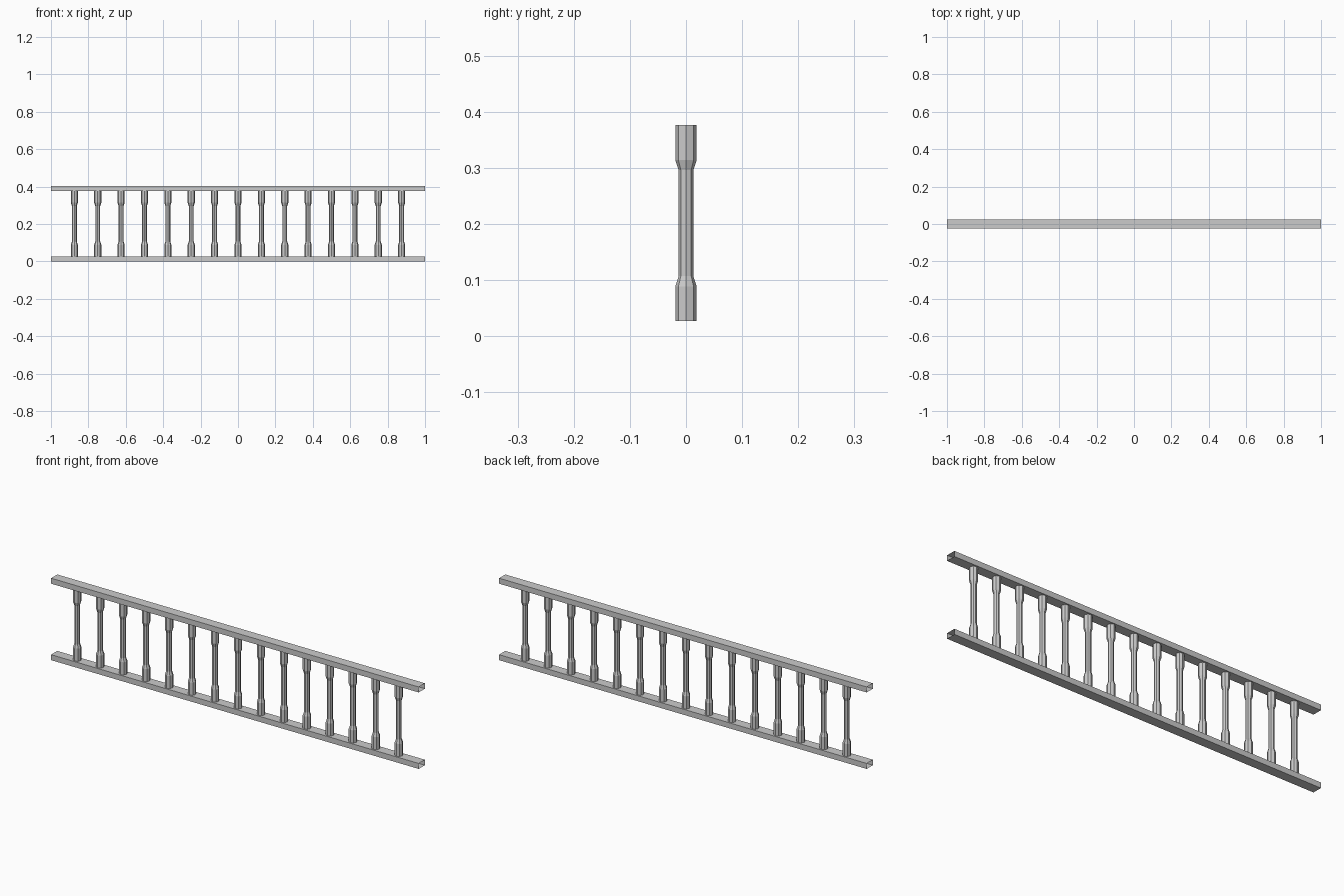
import bpy, math

if "Cube" in bpy.data.objects:
    bpy.data.objects.remove(bpy.data.objects["Cube"])

HEIGHT = 0.403   # overall height
RAIL = 0.027     # rail thickness
SIDES = 8


def make(name, verts, faces):
    mesh = bpy.data.meshes.new(name)
    mesh.from_pydata(verts, [], faces)
    obj = bpy.data.objects.new(name, mesh)
    bpy.context.collection.objects.link(obj)
    return obj


def loft(name, rings):
    """Skin a list of equal closed rings, leaving both ends open."""
    n = len(rings[0])
    faces = [(k * n + i, k * n + (i + 1) % n, (k + 1) * n + (i + 1) % n, (k + 1) * n + i)
             for k in range(len(rings) - 1) for i in range(n)]
    return make(name, [v for r in rings for v in r], faces)


def rail(name, z0):
    # open-ended rectangular tube along x
    section = [(-0.024, z0), (0.024, z0), (0.024, z0 + RAIL), (-0.024, z0 + RAIL)]
    return loft(name, [[(x, y, z) for y, z in section] for x in (-1, 1)])


rail("bottom_rail", 0)
rail("top_rail", HEIGHT - RAIL)

# Baluster: octagonal, thick at both ends, tapering to a slim shaft
lower = [(0.019, RAIL), (0.019, 0.089), (0.013, 0.107)]
profile = lower + [(r, HEIGHT - z) for r, z in reversed(lower)]
angles = [i * math.tau / SIDES for i in range(SIDES)]
rings = [[(r * math.cos(a), r * math.sin(a), z) for a in angles] for r, z in profile]
first = loft("baluster", rings)
first.location.x = -0.875

# Row of fifteen identical balusters
for i in range(1, 15):
    post = first.copy()
    post.name = f"baluster_{i + 1}"
    post.location.x = -0.875 + 0.125 * i
    bpy.context.collection.objects.link(post)
